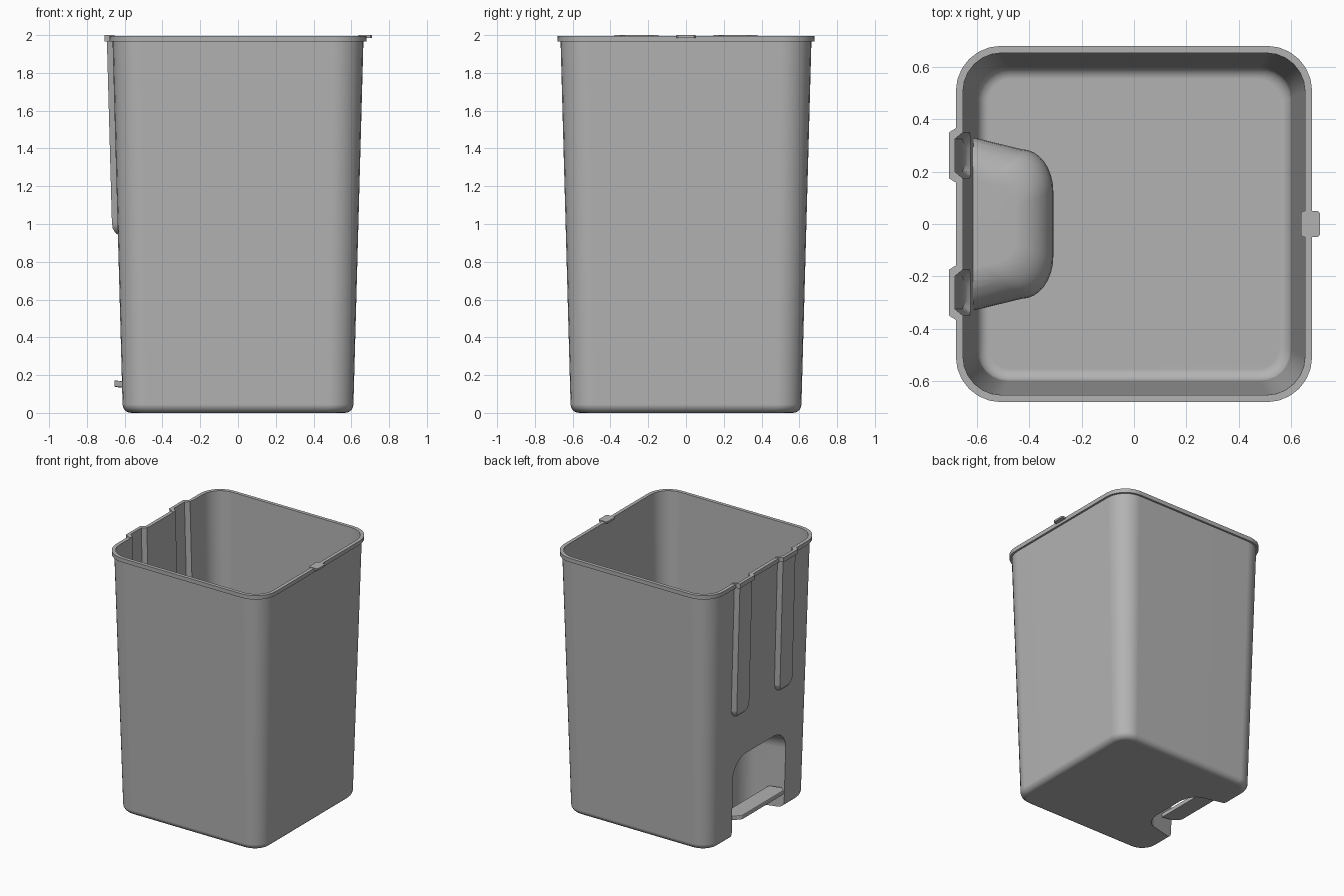
import bpy, bmesh, math

if "Cube" in bpy.data.objects:
    bpy.data.objects.remove(bpy.data.objects["Cube"])

grey = bpy.data.materials.new("grey_plastic")
grey.diffuse_color = (0.45, 0.45, 0.45, 1)
grey.use_nodes = True
grey.node_tree.nodes["Principled BSDF"].inputs["Base Color"].default_value = grey.diffuse_color
T = 0.012          # wall thickness


def loft(name, rings):
    """Closed solid through matching rings of points."""
    bm = bmesh.new()
    rows = [[bm.verts.new(p) for p in r] for r in rings]
    n = len(rows[0])
    for a, b in zip(rows, rows[1:]):
        for i in range(n):
            bm.faces.new((a[i], a[(i + 1) % n], b[(i + 1) % n], b[i]))
    bm.faces.new(rows[0][::-1])
    bm.faces.new(rows[-1])
    bmesh.ops.recalc_face_normals(bm, faces=bm.faces[:])
    me = bpy.data.meshes.new(name)
    bm.to_mesh(me)
    bm.free()
    me.materials.append(grey)
    ob = bpy.data.objects.new(name, me)
    bpy.context.collection.objects.link(ob)
    return ob


def boolean(ob, other, op):
    m = ob.modifiers.new("bool", 'BOOLEAN')
    m.operation, m.solver, m.object = op, 'EXACT', other
    bpy.context.view_layer.objects.active = ob
    bpy.ops.object.modifier_apply(modifier=m.name)
    bpy.data.objects.remove(other, do_unlink=True)


def smooth(ob, weighted=False):
    bpy.ops.object.select_all(action='DESELECT')
    ob.select_set(True)
    bpy.context.view_layer.objects.active = ob
    bpy.ops.object.shade_smooth_by_angle(angle=math.radians(32))
    if weighted:
        m = ob.modifiers.new("weighted", 'WEIGHTED_NORMAL')
        m.keep_sharp = True


def half(z):
    return 0.61 + 0.0275 * z


def rounded(h, r, z, n=6):
    pts = []
    for k, (sx, sy) in enumerate(((1, 1), (-1, 1), (-1, -1), (1, -1))):
        for i in range(n + 1):
            a = math.pi / 2 * (k + i / n)
            pts.append((sx * (h - r) + r * math.cos(a),
                        sy * (h - r) + r * math.sin(a), z))
    return pts


def body(name, t, floor, lip):
    """Tapered rounded box with a filleted foot."""
    rings = []
    f = 0.045
    for i in range(6):
        a = math.pi / 2 * i / 5
        e = f * (1 - math.sin(a))
        z = floor + f * (1 - math.cos(a))
        rings.append(rounded(half(z) - t - e, 0.13 - t - e * 0.8, z))
    if lip:
        rings += [rounded(half(1.965), 0.16, 1.965),
                  rounded(0.679, 0.172, 1.965), rounded(0.680, 0.172, 1.996)]
    else:
        rings.append(rounded(half(2.1) - t, 0.16 - t, 2.1))
    return loft(name, rings)


def channel(name, side, t, lip):
    """Outward groove for the hinge arm, rounded off at its foot."""
    def ring(z, p, shrink, grow=0):
        w, c = -half(z), side * 0.262
        b, k = 0.105 - shrink - t + grow, 0.075 - shrink - t + grow
        x = w - p + t - grow
        return [(w + 0.05, c - b, z), (w + 0.006 + t, c - b, z), (x, c - k, z),
                (x, c + k, z), (w + 0.006 + t, c + b, z), (w + 0.05, c + b, z)]
    rings = [ring(0.94 + t, -0.004, 0.05), ring(0.955 + t, 0.014, 0.03),
             ring(0.975 + t, 0.026, 0.012), ring(1.01 + t, 0.03, 0)]
    if lip:
        rings += [ring(1.965, 0.03, 0), ring(1.965, 0.03, 0, 0.012),
                  ring(2.0, 0.03, 0, 0.012)]
    else:
        rings.append(ring(2.1, 0.03, 0))
    return loft(name, rings)


def recess(name, t):
    """Foot recess: U-shaped plan, rounded over at the top."""
    def ring(z, e):
        s = (0.32 + t - e) / 0.32
        xb = -0.32 + t - e
        pts = [(-0.9, 0.36 * s), (-0.62, 0.32 * s)]
        for i in range(9):
            a = math.pi / 2 * (1 - i / 8)
            pts.append((xb - 0.12 + 0.12 * math.cos(a),
                        s * (0.12 + 0.155 * math.sin(a))))
        pts += [(x, -y) for x, y in reversed(pts)]
        return [(x, y, z) for x, y in pts]
    r = 0.15
    rings = [ring(-0.1, 0)]
    for i in range(8):
        a = math.pi / 2 * i / 7
        rings.append(ring(0.46 + t + r * math.sin(a), r * (1 - math.cos(a))))
    return loft(name, rings)


# bin shell: outer solid minus the matching inner solid
bin_body = body("bin_body", 0, 0, True)
cavity = body("cavity", T, 0.018, False)
for s in (1, -1):
    boolean(bin_body, channel("channel_outer", s, 0, True), 'UNION')
    boolean(cavity, channel("channel_inner", s, T, False), 'UNION')
boolean(bin_body, recess("recess_outer", 0), 'DIFFERENCE')
boolean(cavity, recess("recess_inner", T), 'DIFFERENCE')
boolean(bin_body, cavity, 'DIFFERENCE')
smooth(bin_body, True)


# foot pedal, slightly tilted plate inside the recess
def slab(z0, z1):
    return [[(-0.655, -0.25, z), (-0.61, -0.29, z - 0.004), (-0.50, -0.29, z - 0.02),
             (-0.50, 0.29, z - 0.02), (-0.61, 0.29, z - 0.004), (-0.655, 0.25, z)]
            for z in (z0, z1)]


pedal = loft("foot_pedal", slab(0.138, 0.172))
bev = pedal.modifiers.new("bevel", 'BEVEL')
bev.width, bev.segments, bev.limit_method = 0.006, 2, 'ANGLE'

# small latch tab on the rim
tab = loft("rim_tab", [[(x + 0.674, y, z) for x, y in
                        ((-0.036, -0.042), (-0.028, -0.05), (0.028, -0.05), (0.036, -0.042),
                         (0.036, 0.042), (0.028, 0.05), (-0.028, 0.05), (-0.036, 0.042))]
                       for z in (1.985, 2.0)])
